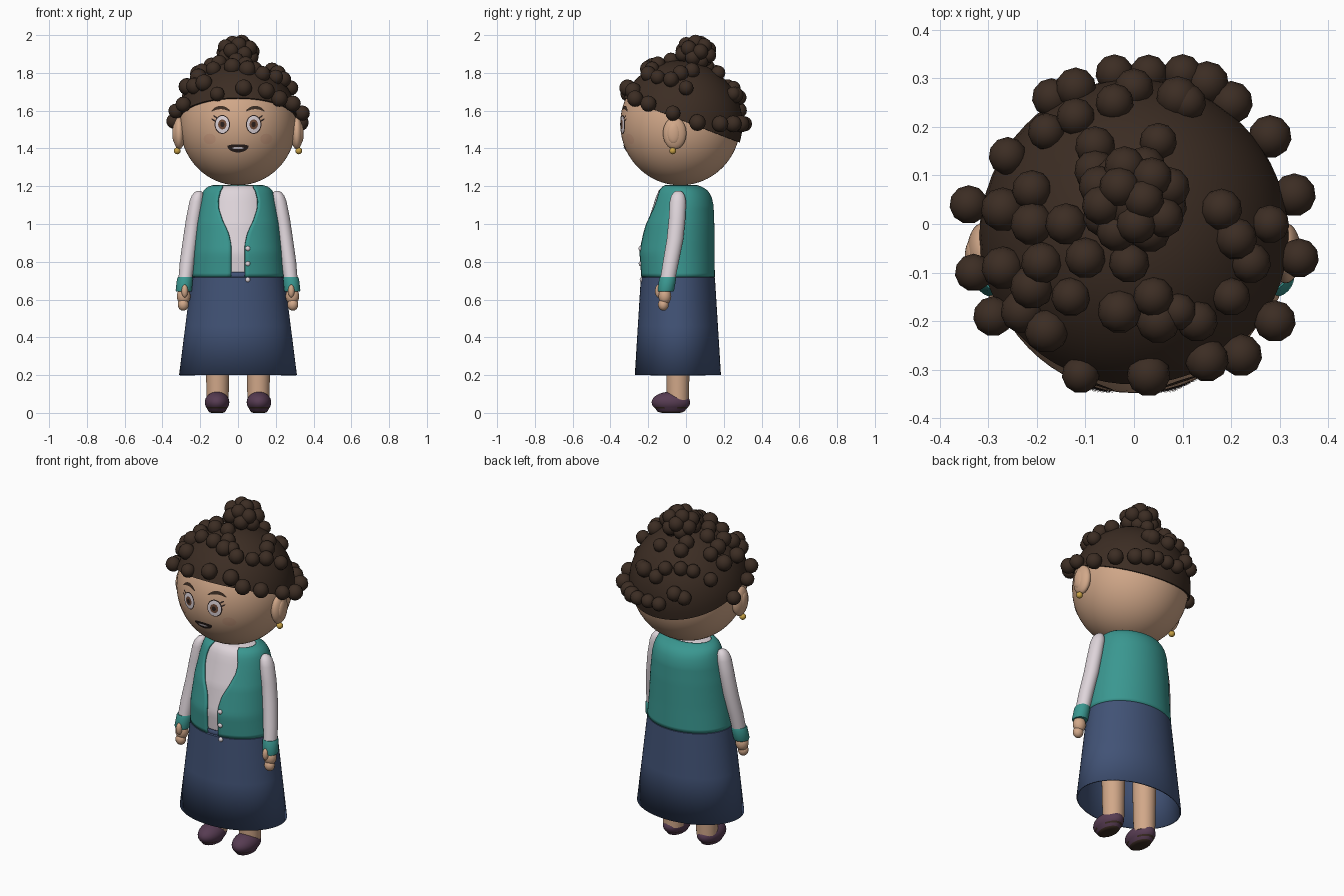
import bpy, bmesh, math, random
from mathutils import Matrix, Vector

random.seed(4)
cube = bpy.data.objects.get("Cube")
if cube:
    bpy.data.objects.remove(cube, do_unlink=True)


def material(name, *rgb):
    m = bpy.data.materials.new(name)
    m.use_nodes = True
    m.diffuse_color = (*rgb, 1)
    m.node_tree.nodes["Principled BSDF"].inputs["Base Color"].default_value = (*rgb, 1)
    return m


SKIN = material("skin", .64, .39, .25)
HAIR = material("dark brown hair", .045, .026, .017)
TEAL = material("teal knit", .042, .31, .28)
NAVY = material("navy cloth", .053, .085, .18)
WHITE = material("soft white", .73, .66, .70)
PLUM = material("plum leather", .095, .045, .085)
GOLD = material("gold", .58, .36, .06)
IRIS = material("brown iris", .16, .07, .04)
DARK = material("dark line", .025, .015, .013)
BLUSH = material("blush", .60, .34, .22)


def add_object(name, mesh, mat, angle=40):
    mesh.materials.append(mat)
    mesh.shade_smooth()
    mesh.set_sharp_from_angle(angle=math.radians(angle))
    ob = bpy.data.objects.new(name, mesh)
    bpy.context.scene.collection.objects.link(ob)
    return ob


def grid(name, rows, mat, closed=True, caps=False, angle=40):
    """Skin a stack of equal rows of points, bottom to top."""
    n = len(rows[0])
    faces = []
    for i in range(len(rows) - 1):
        for j in range(n if closed else n - 1):
            k = (j + 1) % n
            faces.append((i*n + j, i*n + k, (i+1)*n + k, (i+1)*n + j))
    if caps:
        faces.append(tuple(reversed(range(n))))
        faces.append(tuple(range((len(rows) - 1)*n, len(rows)*n)))
    mesh = bpy.data.meshes.new(name)
    mesh.from_pydata([p for r in rows for p in r], [], faces)
    return add_object(name, mesh, mat, angle)


def ring(z, rx, ry, cx, cy, n=48, gap=0):
    """Ellipse from the front anticlockwise, with an optional front opening."""
    start = math.asin(gap / rx) if gap else 0
    span = 2*math.pi - 2*start
    steps = n - 1 if gap else n
    return [(cx + rx*math.sin(start + span*j/steps),
             cy - ry*math.cos(start + span*j/steps), z) for j in range(n)]


def loft(name, sections, mat, n=48, caps=True):
    return grid(name, [ring(*s, n=n) for s in sections], mat, caps=caps)


def balls(name, items, mat, seg=32, rings=20):
    """One object from (centre, radii) ellipsoids."""
    bm = bmesh.new()
    for centre, radii in items:
        bmesh.ops.create_uvsphere(bm, u_segments=seg, v_segments=rings, radius=1,
                                  matrix=Matrix.LocRotScale(Vector(centre), None, Vector(radii)))
    mesh = bpy.data.meshes.new(name)
    bm.to_mesh(mesh)
    bm.free()
    return add_object(name, mesh, mat, 60)


def solidify(ob, thickness):
    ob.modifiers.new("thickness", 'SOLIDIFY').thickness = thickness


def sample(table, z):
    """Linear lookup in a table whose rows start with z."""
    for a, b in zip(table, table[1:]):
        if z <= b[0]:
            t = max(0, (z - a[0]) / (b[0] - a[0]))
            return [p + (q - p)*t for p, q in zip(a[1:], b[1:])]
    return table[-1][1:]


# Head
HC, HR = Vector((0, -.03, 1.53)), Vector((.308, .318, .325))
balls("head", [(HC, HR)], SKIN, 64, 40)


def face_point(x, z, lift):
    d = 1 - (x / HR.x)**2 - ((z - HC.z) / HR.z)**2
    return (x, HC.y - HR.y*math.sqrt(max(d, 0)) - lift, z)


def decal(name, cx, cz, rx, rz, mat, lift, arch=0, flat=1, rot=0):
    """Thin painted shape that follows the front of the head."""
    rows = []
    for k in (1, .66, .33, .01):
        row = []
        for j in range(28):
            t = 2*math.pi*j/28
            u, v = rx*math.cos(t), rz*math.sin(t)*(flat if math.sin(t) > 0 else 1)
            v -= arch*math.cos(t)**2
            x = k*(u*math.cos(rot) - v*math.sin(rot))
            z = k*(u*math.sin(rot) + v*math.cos(rot))
            row.append(face_point(cx + x, cz + z, lift))
        rows.append(row)
    return grid(name, rows, mat)


for s, side in ((1, "left"), (-1, "right")):
    ex, ez = s*.083, 1.527
    for part, rx, rz, mat, lift in (("eye_outline", .041, .05, DARK, .002), ("eye_white", .036, .045, WHITE, .004),
                                    ("iris", .022, .026, IRIS, .006), ("pupil", .011, .014, DARK, .008)):
        decal(f"{side}_{part}", ex, ez, rx, rz, mat, lift)
    decal(f"{side}_eyebrow", ex + s*.008, 1.617, .05, .009, HAIR, .004, arch=.02)
    for k in range(2):
        decal(f"{side}_lash_{k}", ex + s*(.045 - .008*k), ez + .022 + .018*k, .014, .004, DARK, .003, rot=s*.6)
    decal(f"{side}_cheek", s*.15, 1.45, .032, .028, BLUSH, .002)
    # Ears and earrings
    balls(f"{side}_ear", [((s*.312, -.06, 1.48), (.032, .062, .085)),
                          ((s*.332, -.065, 1.48), (.016, .035, .055))], SKIN)
    balls(f"{side}_earring", [((s*.322, -.07, 1.387), (.018, .018, .018))], GOLD, 16, 10)
decal("mouth", 0, 1.412, .056, .033, DARK, .003, flat=.3)
decal("teeth", 0, 1.402, .03, .006, WHITE, .006)


# Hair cap with a hairline that drops towards the nape
def hairline(y):
    return 1.54 - .385*y


rows = []
for i in range(16):
    row = []
    scale = .98 if i == 0 else 1.035
    for j in range(64):
        a = 2*math.pi*j/64
        el = 0
        for _ in range(6):
            y = HC.y - HR.y*math.cos(el)*math.cos(a)
            el = math.asin((hairline(y) - HC.z) / HR.z)
        el += (math.pi/2 - .002 - el) * max(i - 1, 0)/14
        row.append((HR.x*scale*math.cos(el)*math.sin(a),
                    HC.y - HR.y*scale*math.cos(el)*math.cos(a),
                    HC.z + HR.z*scale*math.sin(el)))
    rows.append(row)
grid("hair_cap", rows, HAIR, caps=True)

# Curls, laid out in plan in hundredths and dropped on to the cap
PLAN = [(-34, 4), (-33, -10), (-29, -19), (-26, 14), (-18, 19), (-21, 7), (-27, 3), (-21, 0), (-27, -9), (-12, 22),
        (-12, 28), (-17, 26), (-4, 31), (3, 31), (10, 31), (15, 29), (20, 25), (28, 18), (33, 6), (28, 0),
        (34, -7), (29, -20), (22, -27), (15, -28), (3, -31), (-11, -31), (18, 3), (21, -3), (24, -8), (20, -15),
        (4, -15), (9, -18), (5, -20), (-3, -18), (13, -20), (-13, -15), (-18, -22), (-19, -8), (-21, -13), (-23, -18),
        (-10, -7), (-1, -8), (-14, 0), (-8, 16), (-4, 25), (0, 28), (9, 26), (5, 17), (11, 25), (-8, 11)]
curls = []
for px, py in PLAN:
    x, y = px/100, py/100
    d = .34**2 - x*x - (y - HC.y)**2
    z = max(HC.z + math.sqrt(max(d, 0)), hairline(y) + .02)
    r = random.uniform(.038, .046)
    curls.append(((x, y, z), (r, r, r)))
balls("curls", curls, HAIR, 11, 8)

# Bun made of curls round a core
bun = [((0, .05, 1.9), (.08, .08, .075))]
for i in range(18):
    h = 1 - 2*(i + .3)/18
    w, a = math.sqrt(1 - h*h), i*2.4
    bun.append(((.078*w*math.cos(a), .05 + .074*w*math.sin(a), 1.908 + .054*h), (.042, .042, .042)))
balls("bun", bun, HAIR, 11, 8)

# Torso: z, half width, half depth, centre y
TORSO = [(.72, .247, .196, -.043), (.85, .237, .2, -.049), (1.0, .222, .186, -.036), (1.1, .206, .168, -.022),
         (1.15, .194, .154, -.02), (1.18, .18, .136, -.024), (1.197, .16, .115, -.03), (1.207, .13, .09, -.035)]
GAP = [(.72, .037), (.89, .037), (.95, .05), (1.02, .083), (1.08, .104), (1.13, .108), (1.18, .095), (1.207, .08)]
levels = sorted([.72 + .02*i for i in range(24)] + [1.19, 1.198, 1.203, 1.207])
vest, shirt = [], []
for z in levels:
    rx, ry, cy = sample(TORSO, z)
    vest.append(ring(z, rx, ry, 0, cy, n=64, gap=sample(GAP, z)[0]))
    shirt.append(ring(z - .003, rx - .016, ry - .016, 0, cy, n=64))
solidify(grid("vest", vest, TEAL, closed=False), .012)
grid("blouse", shirt, WHITE, caps=True)

# Skirt, open underneath
skirt = loft("skirt", [(.2, .312, .228, 0, -.043), (.46, .279, .212, 0, -.043), (.717, .247, .196, 0, -.043),
                       (.72, .237, .187, 0, -.043), (.745, .237, .19, 0, -.045)], NAVY, 64, caps=False)
solidify(skirt, .008)

# Buttons
for k, z in enumerate((.87, .79, .705)):
    rx, ry, cy = sample(TORSO, z)
    balls(f"button_{k}", [((.052, cy - ry*.98, z), (.013, .01, .013))], WHITE, 16, 10)

for s, side in ((1, "left"), (-1, "right")):
    # Sleeve, cuff and hand
    sleeve = [(.70, .036, .04, .28, -.098), (.8, .039, .042, .269, -.08), (.92, .04, .044, .251, -.058),
              (1.03, .04, .044, .235, -.047), (1.12, .037, .043, .22, -.043), (1.15, .031, .036, .214, -.042),
              (1.168, .021, .024, .209, -.041), (1.176, .008, .01, .206, -.04)]
    cuff = [(.642, .04, .041, .287, -.108), (.65, .043, .044, .287, -.107),
            (.71, .042, .045, .281, -.097), (.72, .038, .041, .28, -.096)]
    for name, rows in (("sleeve", sleeve), ("cuff", cuff)):
        mat = WHITE if name == "sleeve" else TEAL
        loft(f"{side}_{name}", [(z, rx, ry, s*cx, cy) for z, rx, ry, cx, cy in rows], mat, 24)
    balls(f"{side}_hand", [((s*.288, -.112, .618), (.036, .034, .045)),
                           ((s*.29, -.12, .573), (.029, .028, .032)),
                           ((s*.282, -.147, .645), (.017, .017, .034))], SKIN, 20, 14)
    # Leg and shoe
    loft(f"{side}_leg", [(.06, .058, .058, s*.108, -.043), (.3, .063, .063, s*.108, -.043),
                         (.7, .07, .07, s*.108, -.043)], SKIN, 32)
    shoe = balls(f"{side}_shoe", [((s*.111, -.08, .056), (.065, .102, .056))], PLUM)
    shoe.data.materials.append(HAIR)
    for v in shoe.data.vertices:
        v.co.z = max(v.co.z, .008) - .008*(v.co.z < .02)
    for p in shoe.data.polygons:
        p.material_index = int(p.normal.z < -.6)
